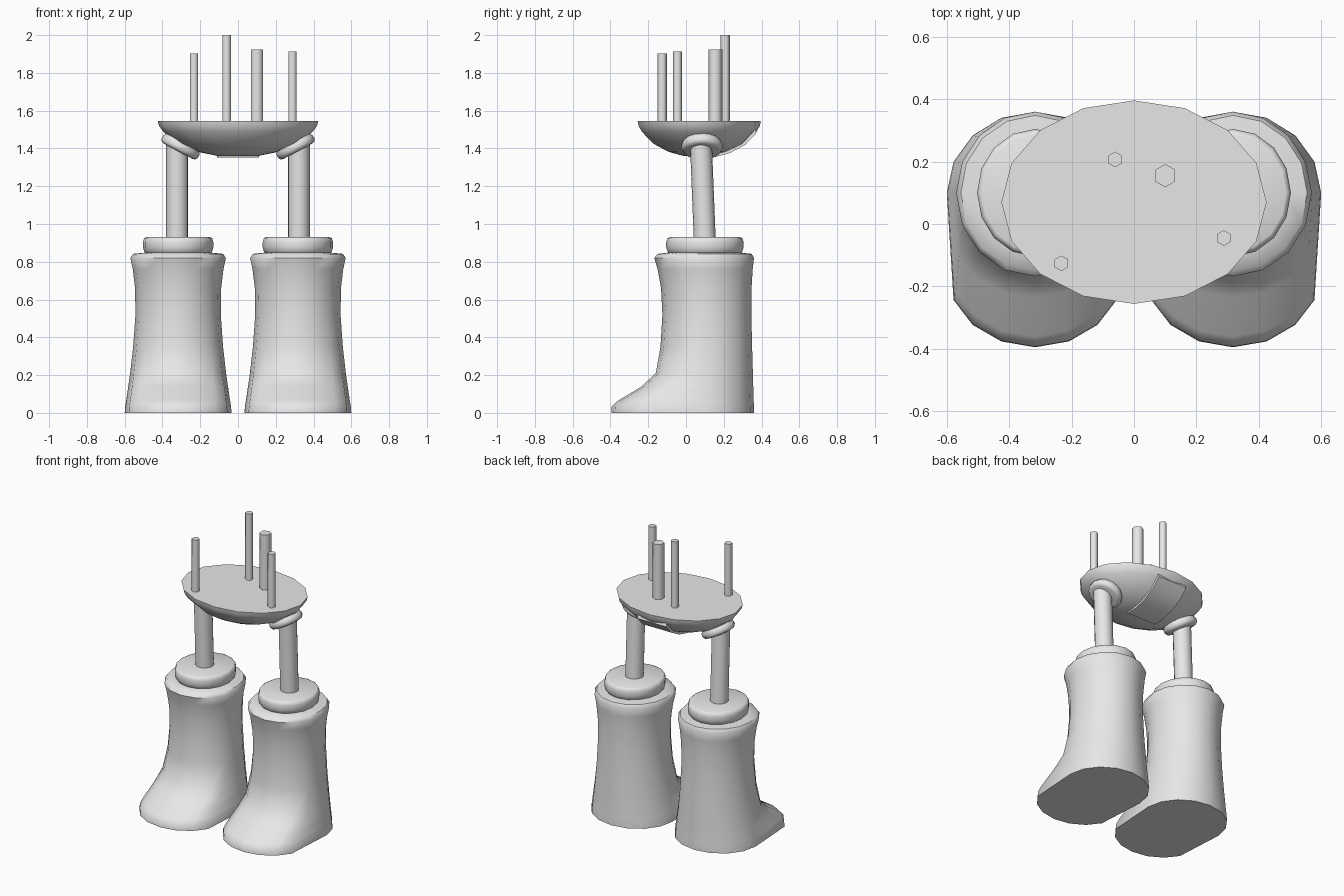
import bpy, bmesh, math
from mathutils import Vector, Matrix

if "Cube" in bpy.data.objects:
    bpy.data.objects.remove(bpy.data.objects["Cube"])

grey = bpy.data.materials.new("plain_grey")
grey.diffuse_color = (0.8, 0.8, 0.8, 1)
grey.use_nodes = True
grey.node_tree.nodes["Principled BSDF"].inputs["Base Color"].default_value = grey.diffuse_color
SIDES = 16


def finish(name, bm, angle=45):
    bmesh.ops.recalc_face_normals(bm, faces=bm.faces)
    mesh = bpy.data.meshes.new(name)
    bm.to_mesh(mesh)
    bm.free()
    mesh.materials.append(grey)
    mesh.polygons.foreach_set("use_smooth", [True] * len(mesh.polygons))
    mesh.set_sharp_from_angle(angle=math.radians(angle))
    obj = bpy.data.objects.new(name, mesh)
    bpy.context.collection.objects.link(obj)
    return obj


def loft(name, rings, angle=45):
    """Skin closed rings of points and cap both ends."""
    bm = bmesh.new()
    loops = [[bm.verts.new(p) for p in ring] for ring in rings]
    for a, b in zip(loops, loops[1:]):
        n = len(a)
        for i in range(n):
            j = (i + 1) % n
            bm.faces.new((a[i], a[j], b[j], b[i]))
    bm.faces.new(loops[0])
    bm.faces.new(loops[-1])
    return finish(name, bm, angle)


def ellipse(cx, cy, z, rx, ry):
    return [(cx + rx * math.cos(t), cy + ry * math.sin(t), z)
            for t in (2 * math.pi * i / SIDES for i in range(SIDES))]


def boot_ring(cx, z, half_width, front, back, toe_centre):
    """Round heel with the front half pushed forward to a toe centre."""
    pts = []
    for i in range(SIDES):
        t = 2 * math.pi * i / SIDES
        s = math.sin(t)
        if s > 1e-4:
            y = 0.1 + (back - 0.1) * s
        elif s < -1e-4:
            y = toe_centre + (toe_centre - front) * s
        else:
            y = 0.1
        pts.append((cx + half_width * math.cos(t), y, z))
    return pts


def rod(name, start, end, radius, sides, angle=45):
    a, b = Vector(start), Vector(end)
    bm = bmesh.new()
    d = b - a
    turn = Vector((0, 0, 1)).rotation_difference(d).to_matrix().to_4x4()
    bmesh.ops.create_cone(bm, cap_ends=True, segments=sides, radius1=radius,
                          radius2=radius, depth=d.length,
                          matrix=Matrix.Translation((a + b) / 2) @ turn)
    return finish(name, bm, angle)


# z, half width, front y, back y, toe centre y
BOOT = [(0.0, 0.283, -0.395, 0.36, -0.15),
        (0.035, 0.28, -0.393, 0.36, -0.15),
        (0.065, 0.275, -0.36, 0.358, -0.13),
        (0.14, 0.264, -0.235, 0.356, -0.03),
        (0.21, 0.254, -0.16, 0.354, 0.05),
        (0.35, 0.238, -0.135, 0.35, 0.09),
        (0.52, 0.226, -0.125, 0.346, 0.1),
        (0.66, 0.228, -0.132, 0.347, 0.1),
        (0.76, 0.24, -0.15, 0.353, 0.1),
        (0.82, 0.253, -0.168, 0.36, 0.1),
        (0.842, 0.238, -0.15, 0.348, 0.1),
        (0.85, 0.16, -0.08, 0.28, 0.1)]
SOCK = [(0.835, 0.165), (0.855, 0.18), (0.875, 0.186), (0.905, 0.186),
        (0.925, 0.18), (0.93, 0.17)]

for side, word in ((-1, "left"), (1, "right")):
    cx = 0.317 * side
    loft(word + "_boot", [boot_ring(cx, *row) for row in BOOT], 50)
    loft(word + "_sock", [ellipse(cx, 0.1, z, r, r * 1.1) for z, r in SOCK], 60)
    rod(word + "_leg", (0.322 * side, 0.1, 0.9), (0.322 * side, 0.078, 1.45), 0.058, 16)
    # tilted collar at the hip
    collar = loft(word + "_hip_collar",
                  [ellipse(0, 0, z, r, r) for z, r in
                   ((-0.026, 0.085), (-0.022, 0.1), (-0.008, 0.109),
                    (0.01, 0.109), (0.028, 0.1))], 60)
    collar.location = (0.305 * side, 0.085, 1.408)
    collar.rotation_euler = (0, -math.radians(28) * side, 0)

# shallow hip bowl: scale, height
BOWL = [(1, 1.545), (0.985, 1.52), (0.93, 1.488), (0.75, 1.426),
        (0.5, 1.382), (0.25, 1.36)]
loft("hip_bowl", [ellipse(0, 0.07, z, 0.425 * s, 0.326 * s) for s, z in BOWL], 45)

# raised panel under the back of the bowl
rings = []
for s, z in [(0.0, 1.357)] + BOWL[:1:-1]:
    y = 0.07 + 0.326 * s
    w = 0.11
    rings.append([(-w, y, z - 0.006), (w, y, z - 0.006),
                  (w, y - 0.01, z + 0.02), (-w, y - 0.01, z + 0.02)])
loft("bowl_back_panel", rings, 30)

# upright hexagonal posts: x, y, top, radius
POSTS = [(-0.06, 0.207, 2.0, 0.025), (0.1, 0.155, 1.923, 0.037),
         (0.288, -0.045, 1.912, 0.025), (-0.233, -0.126, 1.902, 0.025)]
for x, y, top, r in POSTS:
    rod("post", (x, y, 1.52), (x, y, top), r, 6, 70)
